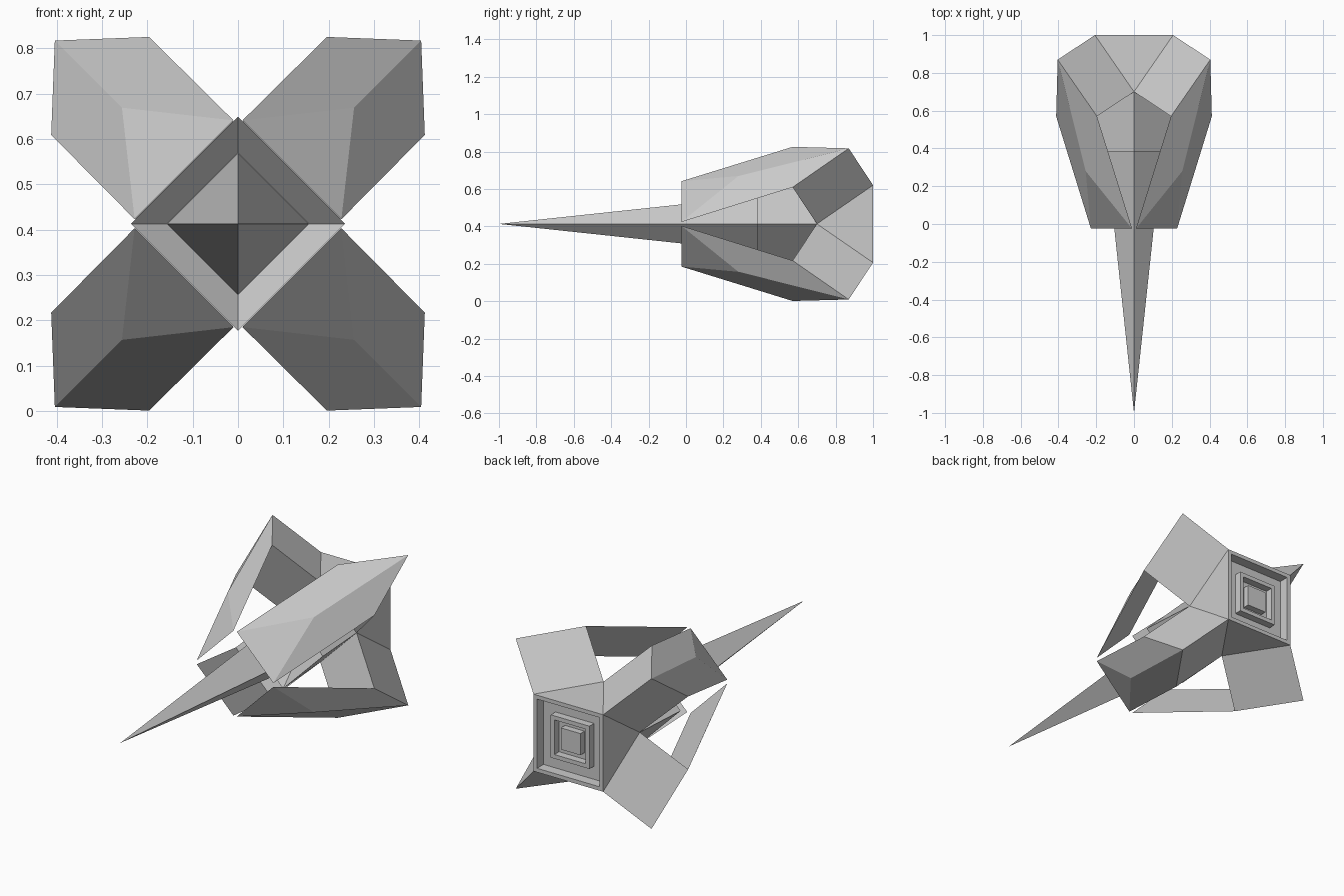
import bpy, bmesh
from math import pi
from mathutils import Matrix, Vector

if "Cube" in bpy.data.objects:
    bpy.data.objects.remove(bpy.data.objects["Cube"])

AXIS_Z = 0.413  # height of the long axis, which runs along y


def quarter(p, k):
    return Matrix.Rotation(-k * pi / 2, 3, 'Y') @ Vector(p)


def finish(bm, name):
    bmesh.ops.remove_doubles(bm, verts=bm.verts, dist=0.0005)
    bmesh.ops.recalc_face_normals(bm, faces=bm.faces)
    mesh = bpy.data.meshes.new(name)
    bm.to_mesh(mesh)
    bm.free()
    obj = bpy.data.objects.new(name, mesh)
    obj.location.z = AXIS_Z
    bpy.context.collection.objects.link(obj)
    return obj


def face(bm, pts, k):
    bm.faces.new([bm.verts.new(quarter(p, k)) for p in pts])


def loft(bm, rings, diamond, cap):
    """Four-sided skin through (radius, y) rings, optionally capped at the end."""
    def corner(r, y, k):
        return quarter((r, y, 0) if diamond else (r, y, r), k)
    for (r0, y0), (r1, y1) in zip(rings, rings[1:]):
        for k in range(4):
            pts = [corner(r0, y0, k), corner(r0, y0, k + 1), corner(r1, y1, k + 1)]
            if r1 > 0:
                pts.append(corner(r1, y1, k))
            bm.faces.new([bm.verts.new(p) for p in pts])
    if cap:
        bm.faces.new([bm.verts.new(corner(*rings[-1], k)) for k in range(4)])


# Claw profile points for one quadrant, relative to the axis
back = (0.207, 1.0, 0.207)
elbow = (0.404, 0.87, 0.404)
side_a, side_b = (0.412, 0.57, 0.196), (0.196, 0.57, 0.412)
root_a, root_b = (0.215, 0.70, 0), (0, 0.70, 0.215)
ridge = (0.256, 0.28, 0.256)
tip_a, tip_b = (0.228, -0.025, 0.01), (0.01, -0.025, 0.228)

# Body with four claws
bm = bmesh.new()
for k in range(4):
    face(bm, [back, elbow, side_a, root_a], k)
    face(bm, [back, root_b, side_b, elbow], k)
    face(bm, [root_a, side_a, side_b, root_b], k)
    face(bm, [elbow, ridge, tip_a, side_a], k)
    face(bm, [elbow, side_b, tip_b, ridge], k)
    face(bm, [ridge, tip_b, tip_a], k)
    face(bm, [side_a, tip_a, tip_b, side_b], k)
    # web between neighbouring claws
    face(bm, [back, quarter(back, 1), root_b], k)

# Core socket with a funnel mouth facing forward
loft(bm, [(0.215, 0.70), (0.236, 0.383), (0.157, 0.462)], True, True)

# Stepped square nozzle in the rear face
loft(bm, [(0.207, 1.0), (0.186, 1.0), (0.186, 0.945), (0.115, 0.945),
          (0.115, 0.985), (0.093, 0.985), (0.093, 0.945),
          (0.058, 0.945), (0.058, 0.98)], False, True)
finish(bm, "claw_body")

# Long front spike
bm = bmesh.new()
loft(bm, [(0.156, 0.46), (0, -1.0)], True, False)
finish(bm, "front_spike")
